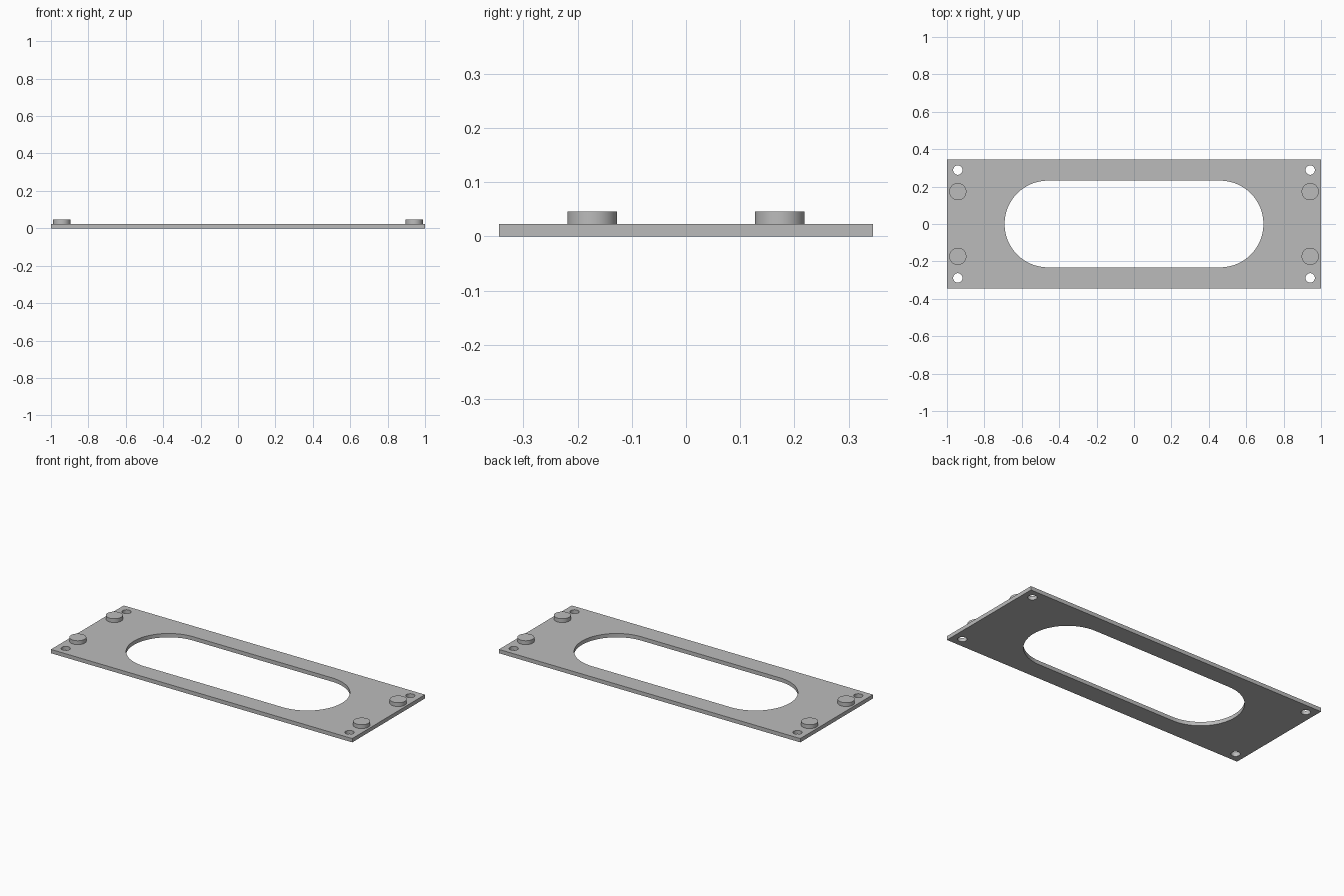
import bpy
import bmesh
from math import pi, cos, sin, radians

cube = bpy.data.objects.get("Cube")
if cube:
    bpy.data.objects.remove(cube, do_unlink=True)

HALF_X, HALF_Y, THICK = 1.0, 0.345, 0.023
FIX_X, HOLE_Y, STUD_Y = 0.942, 0.288, 0.173
HOLE_R, STUD_R = 0.025, 0.046
SLOT_X, SLOT_R = 0.46, 0.232

grey = bpy.data.materials.new("plain_grey")
grey.use_nodes = True
grey.diffuse_color = (0.5, 0.5, 0.5, 1)
grey.node_tree.nodes["Principled BSDF"].inputs["Base Color"].default_value = (0.5, 0.5, 0.5, 1)


def arc(cx, cy, r, start, end, steps):
    """Points along an arc, both ends included."""
    angles = [start + (end - start) * i / steps for i in range(steps + 1)]
    return [(cx + r * cos(a), cy + r * sin(a)) for a in angles]


def circle(cx, cy, r, steps=32):
    return arc(cx, cy, r, 0, 2 * pi, steps)[:-1]


def extruded(name, loops, z, height):
    """Solid from an outline, with any further loops cut as holes."""
    bm = bmesh.new()
    for loop in loops:
        verts = [bm.verts.new((x, y, z)) for x, y in loop]
        for i, v in enumerate(verts):
            bm.edges.new((verts[i - 1], v))
    bmesh.ops.triangle_fill(bm, edges=bm.edges[:], use_beauty=True, normal=(0, 0, 1))
    top = bmesh.ops.extrude_face_region(bm, geom=bm.faces[:], use_keep_orig=True)["geom"]
    bmesh.ops.translate(bm, vec=(0, 0, height),
                        verts=[g for g in top if isinstance(g, bmesh.types.BMVert)])
    bmesh.ops.recalc_face_normals(bm, faces=bm.faces[:])
    mesh = bpy.data.meshes.new(name)
    bm.to_mesh(mesh)
    bm.free()
    mesh.materials.append(grey)
    obj = bpy.data.objects.new(name, mesh)
    bpy.context.collection.objects.link(obj)
    bpy.ops.object.select_all(action='DESELECT')
    obj.select_set(True)
    bpy.context.view_layer.objects.active = obj
    bpy.ops.object.shade_smooth_by_angle(angle=radians(30))
    return obj


corners = [(sx, sy) for sx in (-1, 1) for sy in (-1, 1)]

# Plate with a rounded slot and four corner holes
outline = [(-HALF_X, -HALF_Y), (HALF_X, -HALF_Y), (HALF_X, HALF_Y), (-HALF_X, HALF_Y)]
slot = (arc(SLOT_X, 0, SLOT_R, -pi / 2, pi / 2, 32)
        + arc(-SLOT_X, 0, SLOT_R, pi / 2, 3 * pi / 2, 32))
holes = [circle(sx * FIX_X, sy * HOLE_Y, HOLE_R) for sx, sy in corners]
extruded("plate", [outline, slot] + holes, 0, THICK)

# Round studs standing on the plate
for sx, sy in corners:
    name = ("back" if sy > 0 else "front") + ("_left" if sx > 0 else "_right") + "_stud"
    extruded(name, [circle(sx * FIX_X, sy * STUD_Y, STUD_R, 48)], THICK, THICK)
